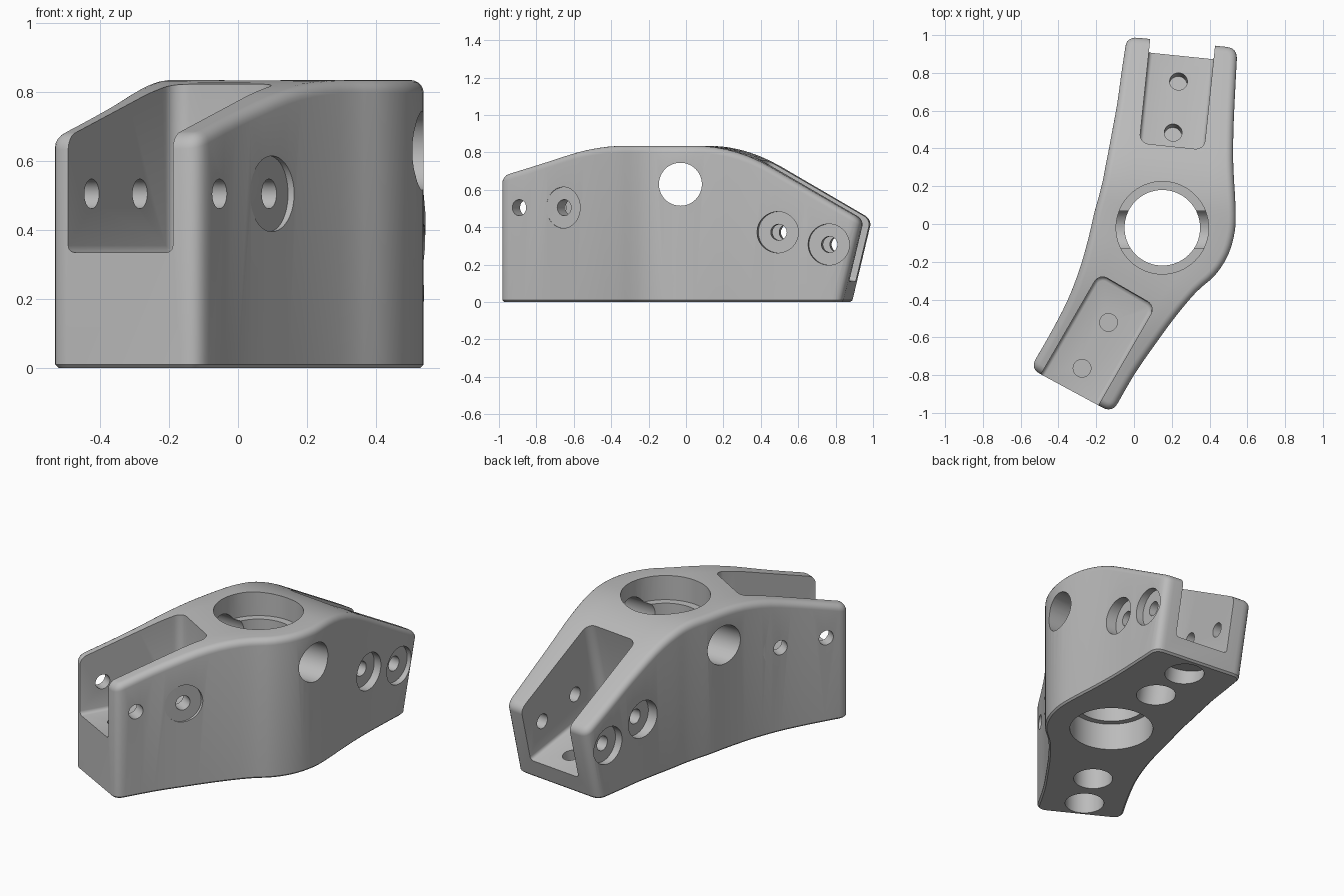
import bpy, bmesh, math
from mathutils import Vector, Matrix

if "Cube" in bpy.data.objects:
    bpy.data.objects.remove(bpy.data.objects["Cube"])

gray = bpy.data.materials.new("plain_gray")
gray.diffuse_color = (0.5, 0.5, 0.5, 1)
gray.use_nodes = True
gray.node_tree.nodes["Principled BSDF"].inputs["Base Color"].default_value = gray.diffuse_color

FILLET = 0.038
PITCH = math.radians(13.5)
REAR = Vector((math.sin(math.radians(6)), math.cos(math.radians(6))))
FRONT = Vector((0.5, 0.866))

# matching left / right plan points, front to rear
LEFT = [(-.55, -.765), (-.44, -.575), (-.35, -.40), (-.285, -.23), (-.24, -.07), (-.21, .06),
        (-.185, .15), (-.165, .23), (-.15, .31), (-.125, .43), (-.095, .58), (-.075, .72), (-.045, .92)]
RIGHT = [(-.115, -1.0), (.0, -.80), (.11, -.64), (.22, -.49), (.33, -.36), (.43, -.27),
         (.50, -.16), (.535, -.03), (.537, .10), (.527, .28), (.523, .46), (.53, .66), (.54, .86)]


def spline(pts, n=3):
    p = [Vector(q) for q in pts]
    p = [2 * p[0] - p[1]] + p + [2 * p[-1] - p[-2]]
    out = []
    for a, b, c, d in zip(p, p[1:], p[2:], p[3:]):
        for k in range(n):
            t = k / n
            out.append(0.5 * (2 * b + (c - a) * t + (2 * a - 5 * b + 4 * c - d) * t * t
                              + (3 * b - a - 3 * c + d) * t ** 3))
    return out + [p[-2]]


def corner(start, mid, end, c=0.06, n=6):
    a = mid + (start - mid).normalized() * c
    b = mid + (end - mid).normalized() * c
    return [a * (1 - t) ** 2 + mid * 2 * t * (1 - t) + b * t * t for t in (k / n for k in range(n + 1))]


def side(pts, other):
    s, o = spline(pts), spline(other)
    return corner(o[0], s[0], s[2]) + s[2:-2] + corner(s[-3], s[-1], o[-1])


def smin(a, b, k):
    h = max(k - abs(a - b), 0)
    return min(a, b) - h * h / (4 * k)


def top_height(p):
    front = 0.67 + 0.268 * (p - Vector((-.345, -.885))).dot(FRONT)
    rear = 0.44 + 0.577 * (Vector((.25, .97)) - p).dot(REAR)
    return smin(smin(0.835, front, 0.05), rear, 0.115)


def lean(p, z):
    # the rear end leans outwards with height
    w = min(max((p.y - 0.35) / 0.5, 0), 1)
    return p + REAR * (w * (z - 0.11) * math.tan(PITCH))


def on_top(p, drop=0.0):
    z = top_height(p) - drop
    for _ in range(5):
        z = top_height(lean(p, z)) - drop
    q = lean(p, z)
    return (q.x, q.y, z)


def inset(loop, d):
    out = []
    for i, p in enumerate(loop):
        t1 = (p - loop[i - 1]).normalized()
        t2 = (loop[(i + 1) % len(loop)] - p).normalized()
        t = (t1 + t2).normalized()
        out.append(p + Vector((t.y, -t.x)) * d / max(t.dot(t1), 0.5))
    return out


def make_object(name, bm):
    bmesh.ops.recalc_face_normals(bm, faces=bm.faces)
    me = bpy.data.meshes.new(name)
    bm.to_mesh(me)
    bm.free()
    me.materials.append(gray)
    ob = bpy.data.objects.new(name, me)
    bpy.context.collection.objects.link(ob)
    return ob


# bracket body: rings up the wall, over the rounded rim, then a gridded top
left, right = side(LEFT, RIGHT), side(RIGHT, LEFT)
n = len(left)
outline = left + right[::-1]
bm = bmesh.new()
rings = []
for d, z in ((0.01, 0.0), (0.0, 0.01)):
    ring = [lean(p, z) for p in inset(outline, d)]
    rings.append([bm.verts.new((p.x, p.y, z)) for p in ring])
for k in range(6):
    a = k / 5 * math.pi / 2
    ring = inset(outline, FILLET * (1 - math.cos(a)))
    rings.append([bm.verts.new(on_top(p, FILLET * (1 - math.sin(a)))) for p in ring])
m = len(outline)
for lo, hi in zip(rings, rings[1:]):
    for i in range(m):
        j = (i + 1) % m
        if (i, j) in ((n - 1, n), (m - 1, 0)):
            continue
        bm.faces.new((lo[i], lo[j], hi[j], hi[i]))
bm.faces.new(rings[0])
DIV = 6
rim = inset(outline, FILLET)
rows = []
for i in range(n):
    a, b = rim[i], rim[m - 1 - i]
    mids = [bm.verts.new(on_top(a.lerp(b, k / DIV))) for k in range(1, DIV)]
    rows.append([rings[-1][i]] + mids + [rings[-1][m - 1 - i]])
for r0, r1 in zip(rows, rows[1:]):
    for k in range(DIV):
        bm.faces.new((r0[k], r0[k + 1], r1[k + 1], r1[k]))
# flat end faces
for i, j, row in ((n - 1, n, rows[-1]), (m - 1, 0, rows[0][::-1])):
    for lo, hi in zip(rings[:-2], rings[1:-1]):
        bm.faces.new((lo[i], lo[j], hi[j], hi[i]))
    bm.faces.new([rings[-2][i], rings[-2][j]] + row[::-1])
body = make_object("bracket_body", bm)
bpy.context.view_layer.objects.active = body
body.select_set(True)


def cut(bm):
    tool = make_object("cutter", bm)
    tool.hide_render = True
    mod = body.modifiers.new("cut", 'BOOLEAN')
    mod.operation, mod.solver, mod.object = 'DIFFERENCE', 'EXACT', tool
    bpy.ops.object.modifier_apply(modifier=mod.name)
    bpy.data.objects.remove(tool)


def drill(mat, start, end, radius, segs=40):
    a, b = Vector(start), Vector(end)
    rot = (b - a).to_track_quat('Z', 'Y').to_matrix().to_4x4()
    bm = bmesh.new()
    bmesh.ops.create_cone(bm, cap_ends=True, segments=segs, radius1=radius, radius2=radius,
                          depth=(b - a).length, matrix=mat @ Matrix.Translation((a + b) / 2) @ rot)
    cut(bm)


def pocket(mat, length=0.62, width=0.345):
    bm = bmesh.new()
    bmesh.ops.create_cube(bm, size=1, matrix=Matrix.Translation((length / 2 - 0.1, 0, 0.6))
                          @ Matrix.Diagonal((length + 0.2, width, 1.2, 1)))
    ends = [e for e in bm.edges if all(v.co.x > 0.5 for v in e.verts)
            and abs(e.verts[0].co.z - e.verts[1].co.z) > 0.5]
    bmesh.ops.bevel(bm, geom=ends, offset=0.05, segments=6, profile=0.5, affect='EDGES')
    low = [e for e in bm.edges if all(v.co.z < 0.001 for v in e.verts)
           and any(v.co.x > 0 for v in e.verts)]
    bmesh.ops.bevel(bm, geom=low, offset=0.02, segments=3, profile=0.5, affect='EDGES')
    bm.transform(mat)
    cut(bm)


def frame(origin, along, across):
    up = along.cross(across)
    if up.z < 0:
        across, up = -across, -up
    return Matrix.Translation(origin) @ Matrix((along, across, up)).transposed().to_4x4()


# arm sockets: local x runs into the arm, y across it, z up from the floor
front = frame((-.345, -.885, .335), Vector((.5, .866, 0)).normalized(), Vector((.866, -.5, 0)).normalized())
c, s = math.cos(PITCH), math.sin(PITCH)
rear = frame((.25, .89, .11), Vector((-REAR.x * c, -REAR.y * c, s)), Vector((REAR.y, -REAR.x, 0)))
for mat in (front, rear):
    pocket(mat)
    for x in (0.14, 0.42):
        drill(mat, (x, -.6, .17), (x, .6, .17), 0.043, 28)      # cross bolt
        for sy in (-1, 1):
            drill(mat, (x, sy * .26, .17), (x, sy * .6, .17), 0.11)  # bolt head recess
        drill(mat, (x, 0, .1), (x, 0, -.08), 0.047, 28)         # floor bolt
        drill(mat, (x, 0, -.09), (x, 0, -.6), 0.11)             # underside recess

# stepped centre bore and the cross hole
world = Matrix.Identity(4)
drill(world, (.15, -.02, -.2), (.15, -.02, 1.1), 0.2, 64)
drill(world, (.15, -.02, .69), (.15, -.02, 1.1), 0.245, 64)
drill(world, (.15, -.02, -.2), (.15, -.02, .165), 0.235, 64)
drill(world, (-1, -.03, .63), (1.2, -.03, .63), 0.115, 48)

bpy.ops.object.shade_smooth_by_angle(angle=math.radians(30))
